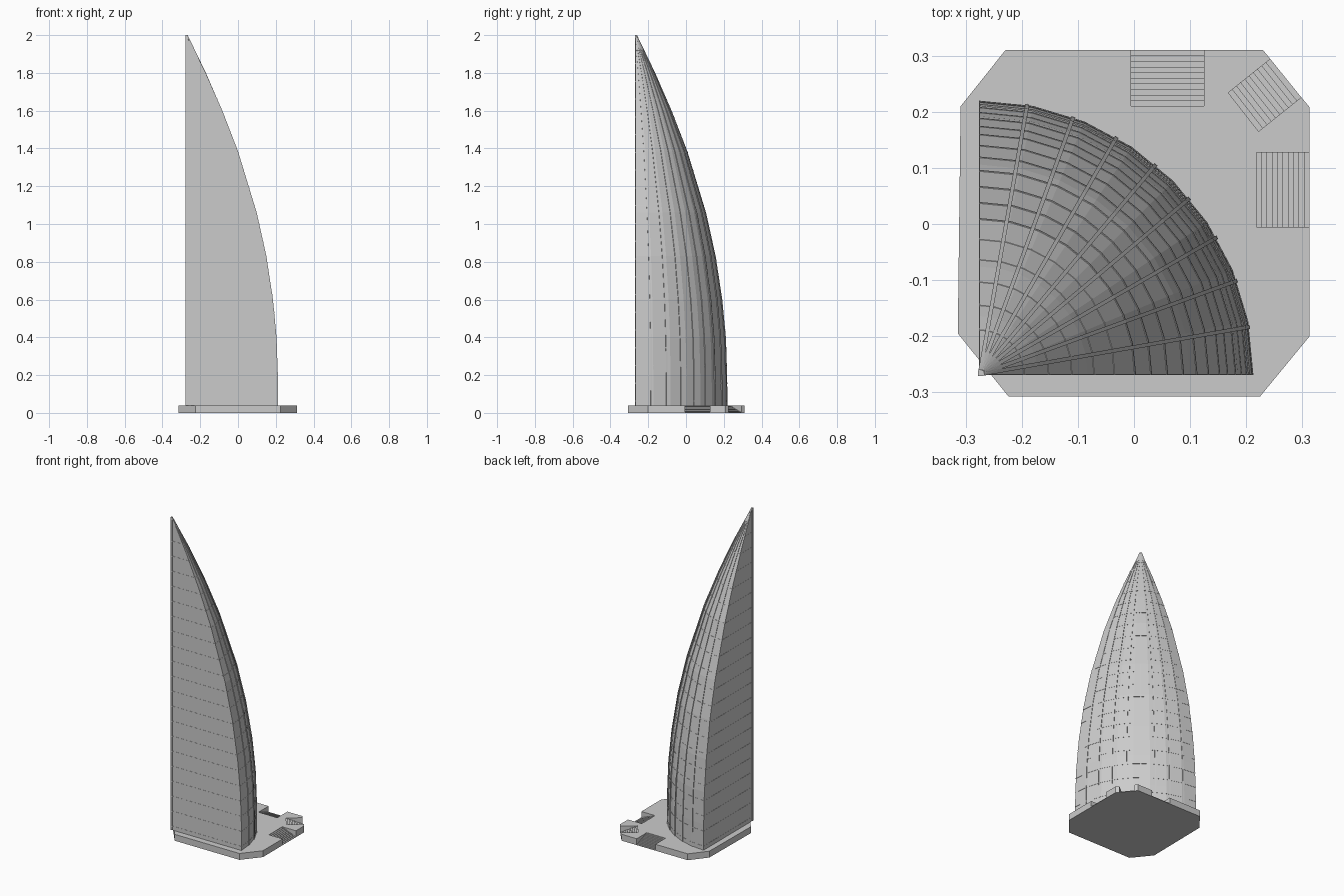
import bpy, bmesh
from math import cos, sin, radians
from mathutils import Vector

cube = bpy.data.objects.get("Cube")
if cube:
    bpy.data.objects.remove(cube, do_unlink=True)

grey = bpy.data.materials.new("concrete grey")
grey.use_nodes = True
grey.diffuse_color = (0.6, 0.6, 0.6, 1)
grey.node_tree.nodes["Principled BSDF"].inputs["Base Color"].default_value = (0.6, 0.6, 0.6, 1)

CORNER = Vector((-0.275, -0.268))
DECK = 0.04
# Sail profile: height, radius from the vertical corner
PROFILE = [(DECK, 0.487), (0.2, 0.486), (0.4, 0.479), (0.6, 0.46), (0.83, 0.425),
           (1.06, 0.374), (1.385, 0.275), (1.6, 0.192), (1.8, 0.104), (2.0, 0.006)]


def radius_at(z):
    for (z0, r0), (z1, r1) in zip(PROFILE, PROFILE[1:]):
        if z <= z1:
            return r0 + (r1 - r0) * (z - z0) / (z1 - z0)
    return PROFILE[-1][1]


def loft(name, sections):
    """Join matching closed sections and cap both ends."""
    bm = bmesh.new()
    rings = [[bm.verts.new(p) for p in s] for s in sections]
    n = len(rings[0])
    for a, b in zip(rings, rings[1:]):
        for i in range(n):
            j = (i + 1) % n
            bm.faces.new((a[i], a[j], b[j], b[i]))
    bm.faces.new(rings[0][::-1])
    bm.faces.new(rings[-1])
    bmesh.ops.recalc_face_normals(bm, faces=bm.faces)
    mesh = bpy.data.meshes.new(name)
    bm.to_mesh(mesh)
    bm.free()
    mesh.materials.append(grey)
    obj = bpy.data.objects.new(name, mesh)
    bpy.context.collection.objects.link(obj)
    return obj


def prism(name, outline, z0, z1):
    return loft(name, [[(p[0], p[1], z) for p in outline] for z in (z0, z1)])


def sector(z, grow=0.0, segments=8):
    """Quarter-circle floor plan at a height."""
    r = radius_at(z) + grow
    x, y = CORNER - Vector((grow, grow))
    arc = [(CORNER.x + r * cos(radians(90 * i / segments)),
            CORNER.y + r * sin(radians(90 * i / segments))) for i in range(segments + 1)]
    arc[0] = (arc[0][0], y)
    arc[-1] = (x, arc[-1][1])
    return [(x, y, z)] + [(px, py, z) for px, py in arc]


# Sail-shaped tower body
loft("tower_body", [sector(z) for z, r in PROFILE])

# Floor edges, just proud of the walls
FLOORS = 20
for i in range(FLOORS):
    z = DECK + 0.02 + i * 0.094
    loft(f"floor_edge_{i + 1}", [sector(z, 0.001), sector(z + 0.006, 0.001)])

# Slim ribs running up the curved facade
for i in range(1, 9):
    a = radians(10 * i)
    out, side = Vector((cos(a), sin(a))), Vector((-sin(a), cos(a)))
    sections = []
    for z, r in PROFILE:
        ring = []
        for d, s in ((-0.008, -1), (0.002, -1), (0.002, 1), (-0.008, 1)):
            p = CORNER + out * max(r + d, 0.001) + side * s * 0.0035
            ring.append((p.x, p.y, z))
        sections.append(ring)
    loft(f"facade_rib_{i}", sections)

# Post at the upright corner
cx, cy = CORNER
prism("corner_post", [(cx - 0.003, cy - 0.003), (cx + 0.007, cy - 0.003),
                      (cx + 0.007, cy + 0.007), (cx - 0.003, cy + 0.007)], DECK, 2.0)

# Stair notches: outer start, inner start, inner end, outer end
stairs = {
    "east_stair": [(0.313, -0.005), (0.218, -0.005), (0.218, 0.127), (0.313, 0.127)],
    "corner_stair": [(0.298, 0.226), (0.222, 0.165), (0.168, 0.234), (0.243, 0.294)],
    "back_stair": [(0.125, 0.31), (0.125, 0.21), (-0.005, 0.21), (-0.005, 0.31)],
}

# Chamfered base plate with the notches left open
plate = [(-0.314, -0.195), (-0.224, -0.307), (0.225, -0.307), (0.313, -0.2)]
plate += stairs["east_stair"] + [(0.313, 0.208)] + stairs["corner_stair"] + [(0.23, 0.31)]
plate += stairs["back_stair"] + [(-0.229, 0.31), (-0.309, 0.21)]
prism("base_plate", plate, 0, DECK)

# Steps going down to the outer edge
STEPS = 10
for name, corners in stairs.items():
    o0, i0, i1, o1 = [Vector(c) for c in corners]
    for k in range(STEPS):
        t0, t1 = k / STEPS, (k + 1) / STEPS
        tread = [i0.lerp(o0, t0), i0.lerp(o0, t1), i1.lerp(o1, t1), i1.lerp(o1, t0)]
        prism(f"{name}_step_{k + 1}", tread, 0, DECK * (STEPS - k) / (STEPS + 1))
